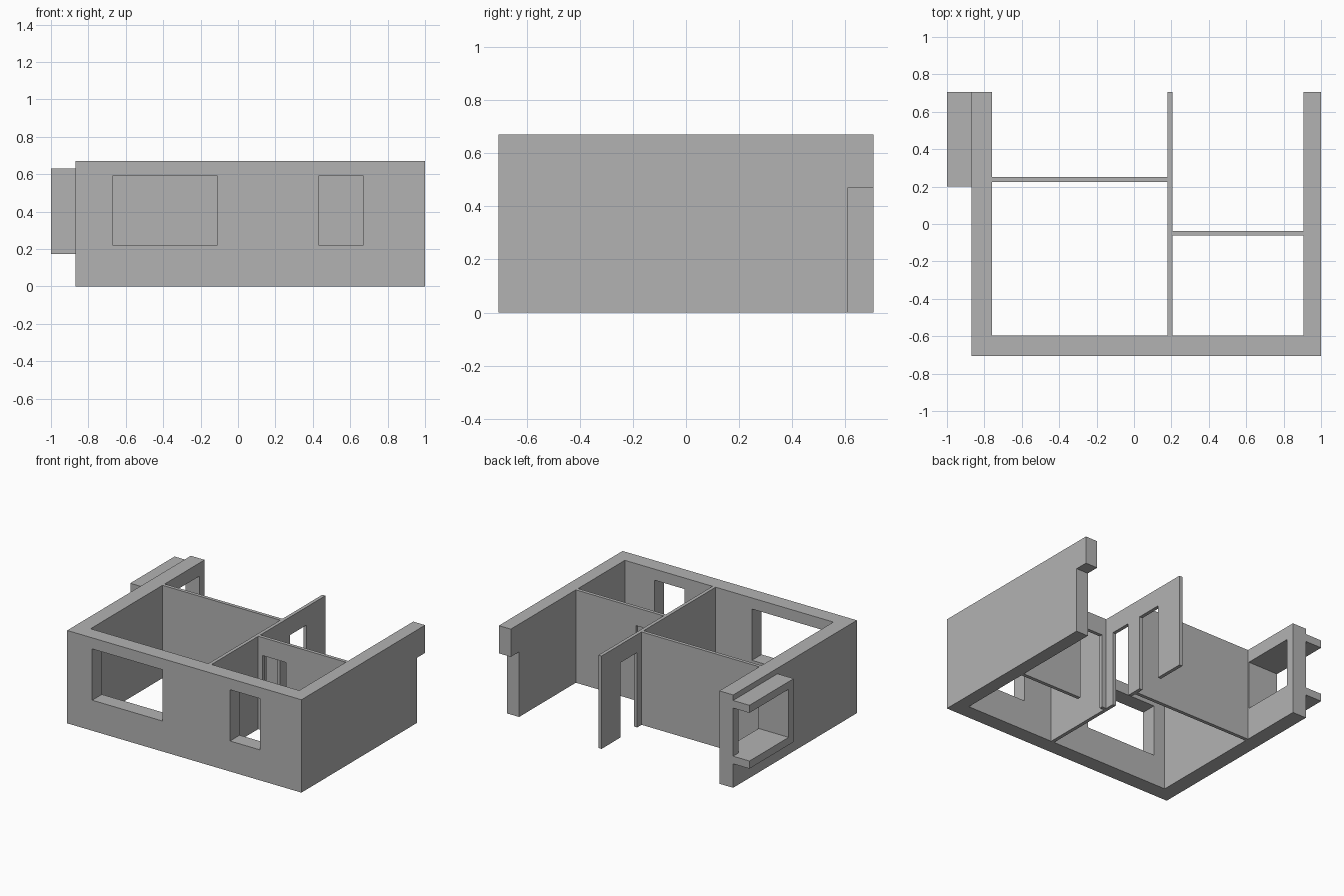
import bpy
import bmesh

cube = bpy.data.objects.get("Cube")
if cube:
    bpy.data.objects.remove(cube, do_unlink=True)

HEIGHT = 0.67
DOOR_TOP = 0.54

plaster = bpy.data.materials.new("plaster_grey")
plaster.use_nodes = True
colour = (0.45, 0.45, 0.45, 1)
plaster.diffuse_color = colour
plaster.node_tree.nodes["Principled BSDF"].inputs["Base Color"].default_value = colour


def prism(name, outline, z0, z1):
    """Extrude a floor plan outline from z0 up to z1."""
    bm = bmesh.new()
    face = bm.faces.new([bm.verts.new((x, y, z0)) for x, y in outline])
    grown = bmesh.ops.extrude_face_region(bm, geom=[face])
    tops = [v for v in grown["geom"] if isinstance(v, bmesh.types.BMVert)]
    bmesh.ops.translate(bm, verts=tops, vec=(0, 0, z1 - z0))
    bmesh.ops.recalc_face_normals(bm, faces=bm.faces)
    mesh = bpy.data.meshes.new(name)
    bm.to_mesh(mesh)
    bm.free()
    mesh.materials.append(plaster)
    obj = bpy.data.objects.new(name, mesh)
    bpy.context.collection.objects.link(obj)
    return obj


def box(name, x, y, z):
    outline = [(x[0], y[0]), (x[1], y[0]), (x[1], y[1]), (x[0], y[1])]
    return prism(name, outline, *z)


def cut(obj, x, y, z):
    """Cut a box-shaped opening and bake the result."""
    cutter = box("opening_cutter", x, y, z)
    cutter.hide_render = True
    mod = obj.modifiers.new("opening", "BOOLEAN")
    mod.operation = "DIFFERENCE"
    mod.solver = "EXACT"
    mod.object = cutter
    graph = bpy.context.evaluated_depsgraph_get()
    baked = bpy.data.meshes.new_from_object(obj.evaluated_get(graph))
    obj.modifiers.clear()
    obj.data = baked
    bpy.data.objects.remove(cutter, do_unlink=True)


# Thick outer walls, open at the back
plan = [(-0.87, -0.705), (1, -0.705), (1, 0.705), (0.905, 0.705),
        (0.905, -0.595), (-0.76, -0.595), (-0.76, 0.705), (-0.87, 0.705)]
outer_walls = prism("outer_walls", plan, 0, HEIGHT)

# Front windows
for span in [(-0.67, -0.11), (0.43, 0.67)]:
    cut(outer_walls, span, (-0.8, -0.5), (0.22, 0.59))

# Side window behind the bay, and the recess below the rear lintel
bay_gap = (0.228, 0.575)
cut(outer_walls, (-0.95, -0.7), (0.258, 0.645), bay_gap)
cut(outer_walls, (0.8, 1.1), (0.61, 0.8), (-0.1, 0.47))

# Projecting bay surround: top, bottom and one side
bay_surround = box("bay_surround", (-1, -0.87), (0.2, 0.705), (0.173, 0.63))
cut(bay_surround, (-1.1, -0.8), (0.258, 0.8), bay_gap)

# Thin partitions
long_partition = box("long_partition", (0.18, 0.205), (-0.595, 0.705), (0, HEIGHT))
for span in [(0.03, 0.185), (0.3, 0.487)]:
    cut(long_partition, (0.1, 0.3), span, (-0.1, DOOR_TOP))

box("left_room_partition", (-0.76, 0.18), (0.225, 0.25), (0, HEIGHT))

right_partition = box("right_room_partition", (0.205, 0.905), (-0.062, -0.037), (0, HEIGHT))
cut(right_partition, (0.24, 0.425), (-0.1, 0.1), (-0.1, DOOR_TOP))
